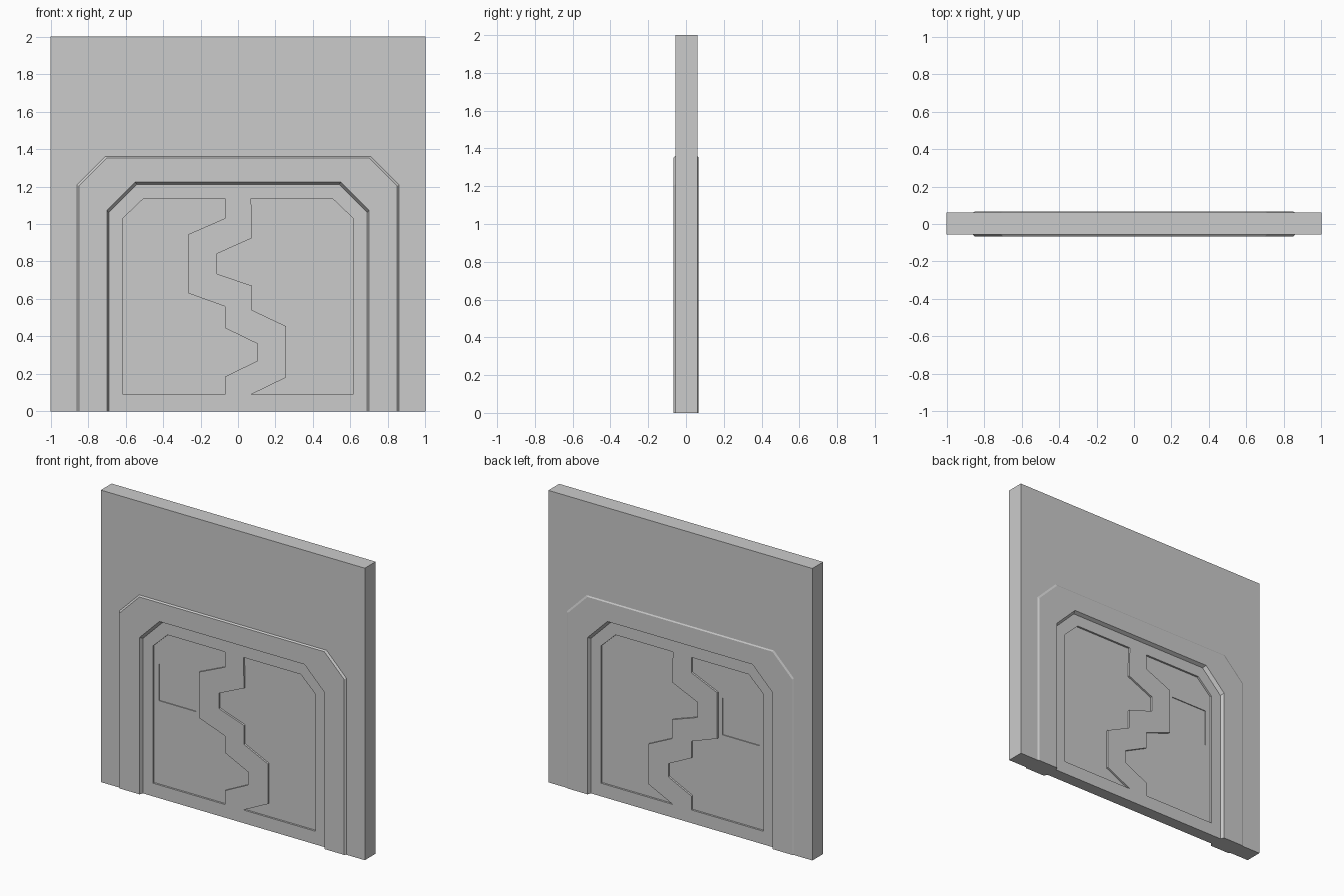
import bpy, bmesh
from mathutils import Vector
from mathutils.geometry import tessellate_polygon

if "Cube" in bpy.data.objects:
    bpy.data.objects.remove(bpy.data.objects["Cube"])

grey = bpy.data.materials.new("plain grey")
grey.diffuse_color = (0.6, 0.6, 0.6, 1)
grey.use_nodes = True
grey.node_tree.nodes["Principled BSDF"].inputs["Base Color"].default_value = grey.diffuse_color


def finish(name, bm):
    bmesh.ops.recalc_face_normals(bm, faces=bm.faces)
    me = bpy.data.meshes.new(name)
    bm.to_mesh(me)
    bm.free()
    me.materials.append(grey)
    ob = bpy.data.objects.new(name, me)
    bpy.context.collection.objects.link(ob)
    return ob


def plate(name, loops, y0, y1):
    """Flat plate in the xz plane; the first loop is the outline, the rest are holes."""
    bm = bmesh.new()
    tris = tessellate_polygon([[Vector((x, z, 0)) for x, z in lp] for lp in loops])
    sides = []
    for y in (y0, y1):
        sides.append([bm.verts.new((x, y, z)) for lp in loops for x, z in lp])
        for t in tris:
            bm.faces.new([sides[-1][i] for i in t])
    start = 0
    for lp in loops:
        n = len(lp)
        for i in range(n):
            a, b = start + i, start + (i + 1) % n
            bm.faces.new((sides[0][a], sides[0][b], sides[1][b], sides[1][a]))
        start += n
    return finish(name, bm)


def arch(w, h, c=0.15):
    """Doorway outline with cut top corners."""
    return [(-w, 0), (-w, h - c), (-w + c, h), (w - c, h), (w, h - c), (w, 0)]


# wall around the doorway
plate("wall", [[(-1, 0), (-1, 2), (1, 2), (1, 0)] + arch(0.855, 1.355)[::-1]], -0.056, 0.061)

# door frame: bevelled section swept along the arch
section = [(0.86, 1.36, -0.056), (0.85, 1.352, -0.066), (0.70, 1.224, -0.066), (0.69, 1.212, -0.042),
           (0.69, 1.212, 0.042), (0.70, 1.224, 0.066), (0.85, 1.352, 0.066), (0.86, 1.36, 0.061)]
bm = bmesh.new()
rails = [[bm.verts.new((x, y, z)) for x, z in arch(w, h)] for w, h, y in section]
for k in range(len(rails)):
    a, b = rails[k], rails[(k + 1) % len(rails)]
    for i in range(5):
        bm.faces.new((a[i], a[i + 1], b[i + 1], b[i]))
for end in (0, 5):
    bm.faces.new([r[end] for r in rails])
finish("door_frame", bm)

# door leaf with two recessed panels either side of a zigzag band
left = [(-0.615, 0.09), (-0.615, 1.03), (-0.505, 1.135), (-0.07, 1.135), (-0.07, 1.03),
        (-0.265, 0.945), (-0.265, 0.63), (-0.07, 0.56), (-0.07, 0.445), (0.105, 0.36),
        (0.105, 0.27), (-0.07, 0.185), (-0.07, 0.09)]
right = [(0.07, 1.135), (0.505, 1.135), (0.615, 1.03), (0.615, 0.09), (0.07, 0.09),
         (0.255, 0.18), (0.255, 0.455), (0.075, 0.54), (0.075, 0.67), (-0.115, 0.735),
         (-0.115, 0.84), (0.075, 0.925)]
window = [(-0.577, 0.66), (-0.577, 0.912), (-0.297, 0.912), (-0.297, 0.66)]
plate("door_leaf", [arch(0.69, 1.212), left, right], -0.042, 0.042)
plate("left_panel", [left, window], -0.029, 0.029)
plate("right_panel", [right], -0.029, 0.029)
plate("window", [window], -0.023, 0.023)
